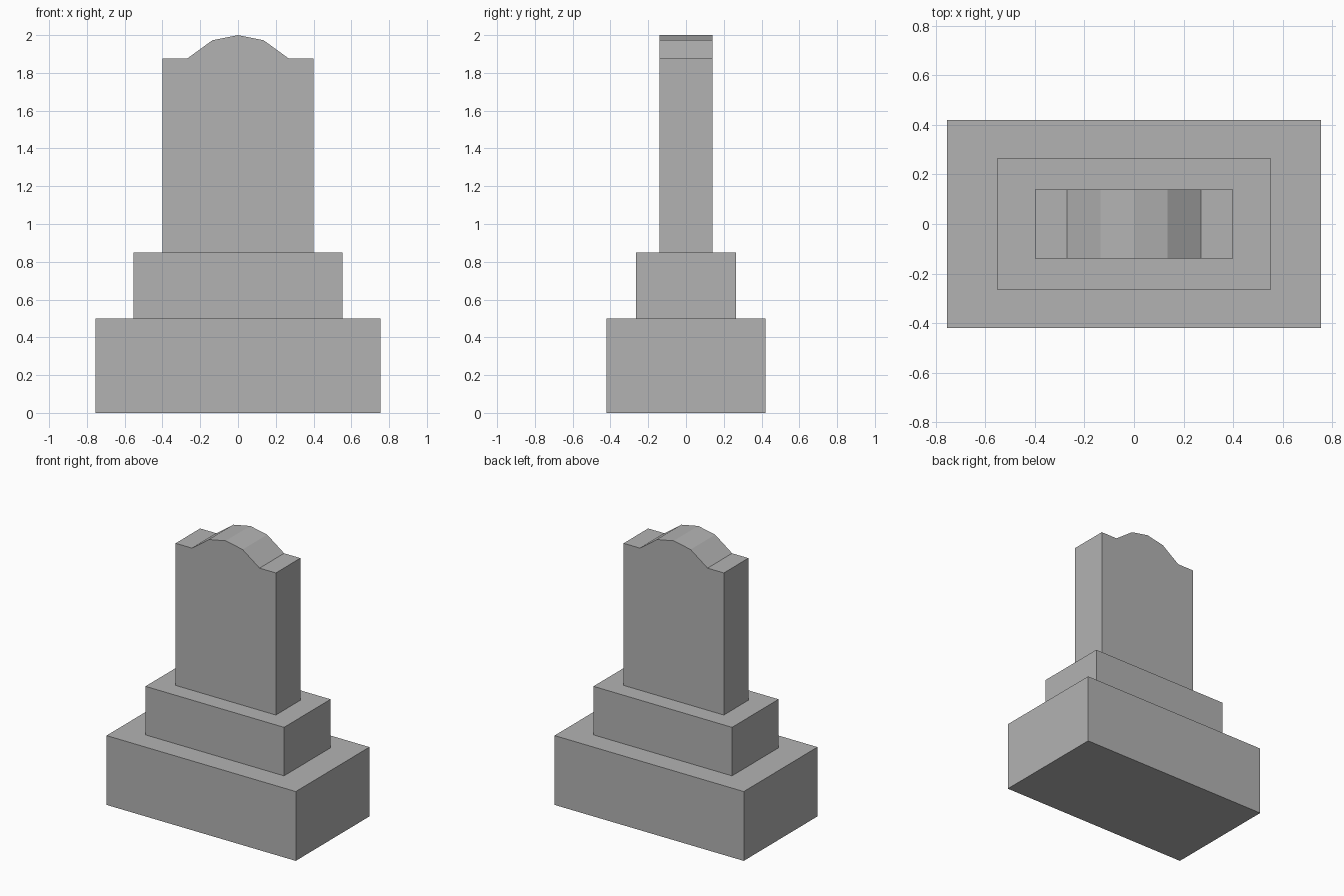
import bpy, bmesh

if "Cube" in bpy.data.objects:
    bpy.data.objects.remove(bpy.data.objects["Cube"])

stone = bpy.data.materials.new("grey stone")
stone.diffuse_color = (0.45, 0.45, 0.45, 1)
stone.use_nodes = True
stone.node_tree.nodes["Principled BSDF"].inputs["Base Color"].default_value = stone.diffuse_color


def extrude_profile(name, profile, half_depth):
    """Extrude an x/z outline along y, centred on y = 0."""
    bm = bmesh.new()
    face = bm.faces.new([bm.verts.new((x, -half_depth, z)) for x, z in profile])
    geom = bmesh.ops.extrude_face_region(bm, geom=[face])["geom"]
    moved = [v for v in geom if isinstance(v, bmesh.types.BMVert)]
    bmesh.ops.translate(bm, verts=moved, vec=(0, 2 * half_depth, 0))
    bmesh.ops.recalc_face_normals(bm, faces=bm.faces)
    mesh = bpy.data.meshes.new(name)
    bm.to_mesh(mesh)
    bm.free()
    mesh.materials.append(stone)
    obj = bpy.data.objects.new(name, mesh)
    bpy.context.collection.objects.link(obj)
    return obj


def block(name, half_width, half_depth, z0, z1):
    w = half_width
    return extrude_profile(name, [(-w, z0), (w, z0), (w, z1), (-w, z1)], half_depth)


# Stepped plinth
block("base_block", 0.755, 0.42, 0.0, 0.5)
block("middle_block", 0.553, 0.265, 0.5, 0.85)

# Upright slab with square shoulders and a faceted arched crown
right = [(0.4, 0.85), (0.4, 1.875), (0.27, 1.875), (0.135, 1.973)]
left = [(-x, z) for x, z in reversed(right)]
extrude_profile("headstone_slab", right + [(0, 2.0)] + left, 0.14)
